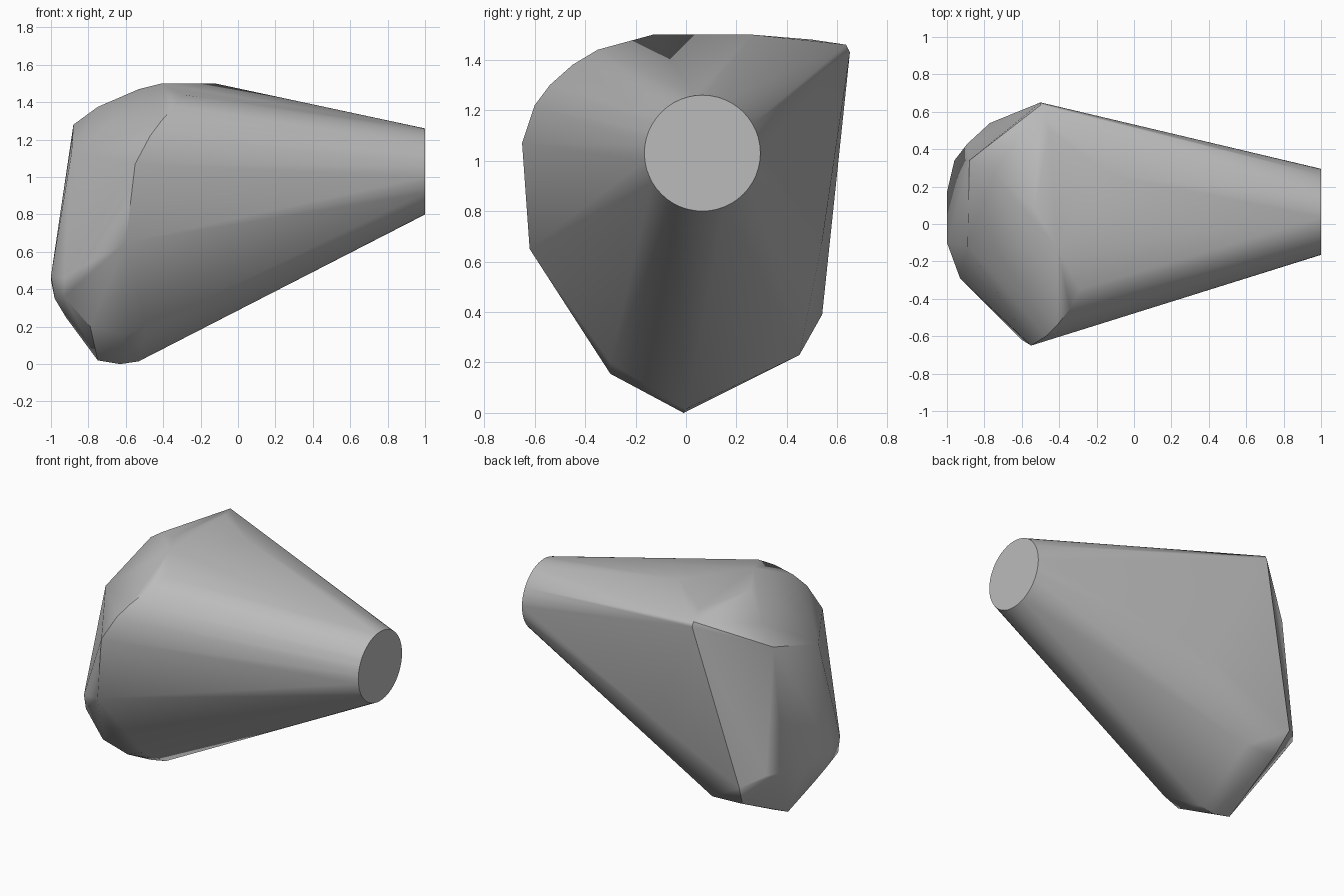
import bpy
import bmesh
import math
from mathutils import Matrix, Vector

# Remove the default cube
default_cube = bpy.data.objects.get("Cube")
if default_cube:
    bpy.data.objects.remove(default_cube, do_unlink=True)


def make_material(name, colour):
    material = bpy.data.materials.new(name)
    material.use_nodes = True
    material.diffuse_color = colour
    material.node_tree.nodes["Principled BSDF"].inputs["Base Color"].default_value = colour
    return material


# Corner points of the rounded head, grouped by region
crown = [(-.41, -.13, 1.5), (-.12, .26, 1.5), (-.53, .08, 1.47), (-.75, .27, 1.375)]
front_shoulder = [(-.29, -.35, 1.44), (-.34, -.45, 1.38), (-.41, -.54, 1.3),
                  (-.47, -.6, 1.22), (-.55, -.65, 1.07)]
front_belly = [(-.6, -.62, .65), (-.93, -.29, .46), (-.93, -.27, .36),
               (-.79, -.29, .2), (-.6, -.3, .155), (-.49, -.3, .2)]
left_plate = [(-.88, .34, 1.28), (-.89, -.12, 1.13), (-1, -.1, .47),
              (-1, .17, .45), (-.96, .34, .47), (-.89, .43, .46)]
keel = [(-.98, -.08, .35), (-.92, -.03, .25), (-.75, 0, .02),
        (-.63, -.01, 0), (-.53, 0, .015)]
back_edge = [(-.5, .65, 1.43), (-.5, .635, 1.46), (-.45, .5, 1.48), (-.14, .54, .68),
             (-.77, .54, .39), (-.73, .45, .24), (-.51, .45, .23)]

bm = bmesh.new()
for region in (crown, front_shoulder, front_belly, left_plate, keel, back_edge):
    for point in region:
        bm.verts.new(point)

# Round flat end of the tapering neck
end_centre = Vector((1, .065, 1.03))
placement = Matrix.Translation(end_centre) @ Matrix.Rotation(math.pi / 2, 4, "Y")
bmesh.ops.create_circle(bm, segments=48, radius=.23, matrix=placement)

# Stretch one convex skin over the head and the neck end
hull = bmesh.ops.convex_hull(bm, input=bm.verts[:], use_existing_faces=False)
unused = {item for item in hull["geom_interior"] + hull["geom_unused"]
          if isinstance(item, bmesh.types.BMVert)}
bmesh.ops.delete(bm, geom=list(unused), context="VERTS")
bmesh.ops.dissolve_limit(bm, angle_limit=math.radians(1),
                         verts=bm.verts[:], edges=bm.edges[:])
bmesh.ops.recalc_face_normals(bm, faces=bm.faces[:])

mesh = bpy.data.meshes.new("tapered_body")
bm.to_mesh(mesh)
bm.free()
body = bpy.data.objects.new("tapered_body", mesh)
bpy.context.collection.objects.link(body)
mesh.materials.append(make_material("plain_grey", (.5, .5, .5, 1)))

# Soft shading across shallow facets, crisp at the strong edges
bpy.ops.object.select_all(action="DESELECT")
body.select_set(True)
bpy.context.view_layer.objects.active = body
bpy.ops.object.shade_smooth_by_angle(angle=math.radians(35))
weighting = body.modifiers.new("face_weighting", "WEIGHTED_NORMAL")
weighting.keep_sharp = True
